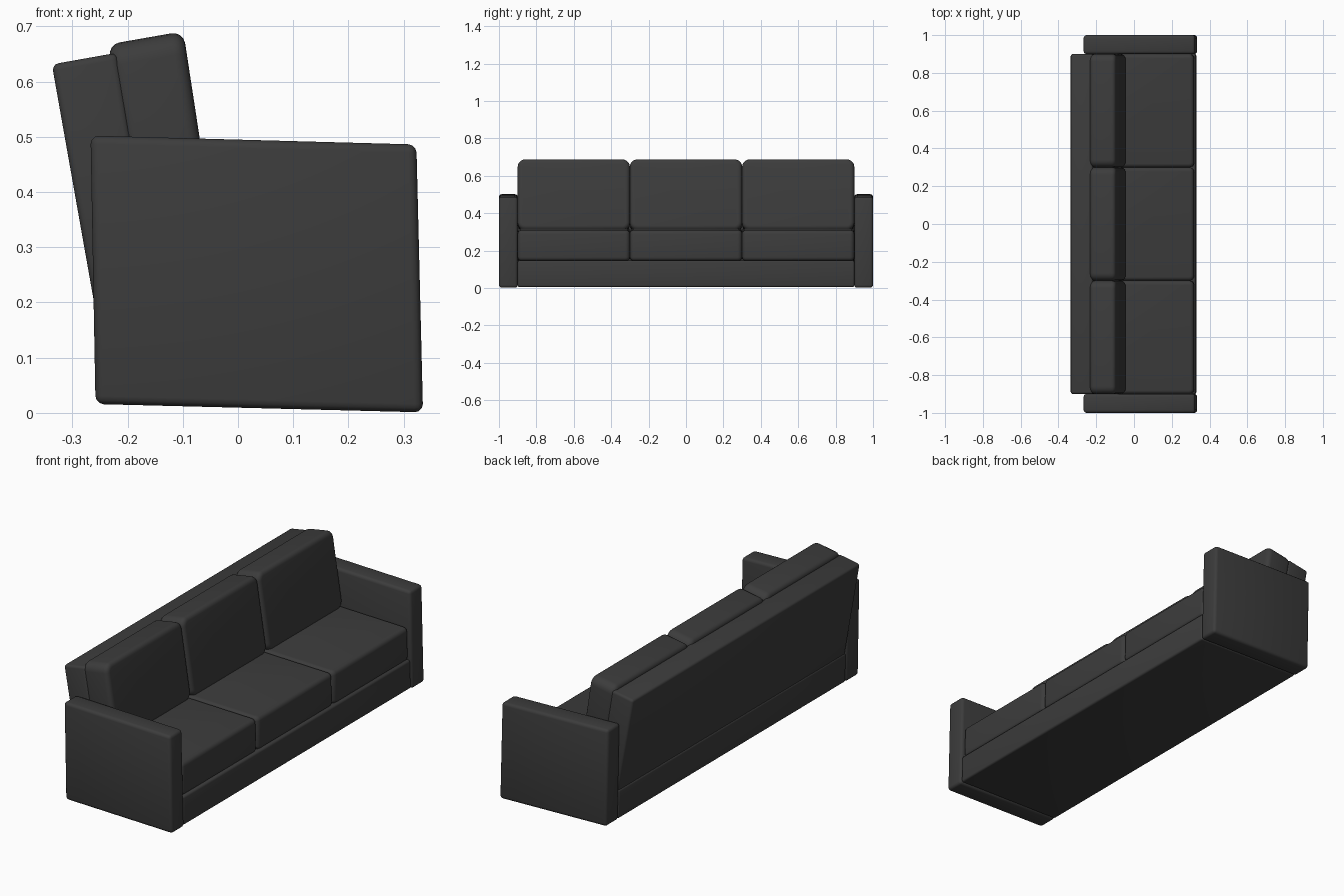
import bpy, bmesh, math
from mathutils import Vector

if "Cube" in bpy.data.objects:
    bpy.data.objects.remove(bpy.data.objects["Cube"])

mat = bpy.data.materials.new("dark_fabric")
mat.diffuse_color = (0.045, 0.045, 0.045, 1)
mat.use_nodes = True
mat.node_tree.nodes["Principled BSDF"].inputs["Base Color"].default_value = mat.diffuse_color


def slab(name, profile, y0, y1, radius, segments=3, soft_dir=None, soft=0.0):
    """Extrude an x-z outline along y, optionally round the edges running
    along soft_dir first, then round every remaining sharp edge."""
    bm = bmesh.new()
    face = bm.faces.new([bm.verts.new((x, y0, z)) for x, z in profile])
    ext = bmesh.ops.extrude_face_region(bm, geom=[face])
    moved = [v for v in ext["geom"] if isinstance(v, bmesh.types.BMVert)]
    bmesh.ops.translate(bm, verts=moved, vec=(0, y1 - y0, 0))
    bmesh.ops.recalc_face_normals(bm, faces=bm.faces)
    if soft_dir:
        d = Vector(soft_dir).normalized()
        edges = [e for e in bm.edges
                 if abs((e.verts[1].co - e.verts[0].co).normalized().dot(d)) > 0.9]
        bmesh.ops.bevel(bm, geom=edges, offset=soft, segments=5, profile=0.5,
                        affect='EDGES')
    bm.normal_update()
    sharp = [e for e in bm.edges if e.calc_face_angle(0) > math.radians(35)]
    bmesh.ops.bevel(bm, geom=sharp, offset=radius, segments=segments,
                    profile=0.5, affect='EDGES', clamp_overlap=True)
    bmesh.ops.recalc_face_normals(bm, faces=bm.faces)
    mesh = bpy.data.meshes.new(name)
    bm.to_mesh(mesh)
    bm.free()
    mesh.materials.append(mat)
    ob = bpy.data.objects.new(name, mesh)
    bpy.context.collection.objects.link(ob)
    bpy.ops.object.select_all(action='DESELECT')
    ob.select_set(True)
    bpy.context.view_layer.objects.active = ob
    bpy.ops.object.shade_smooth_by_angle(angle=math.radians(40))
    return ob


# Armrests
arm = [(-0.258, 0.016), (0.335, 0.001), (0.323, 0.486), (-0.267, 0.502)]
slab("left_armrest", arm, -1.0, -0.9, 0.015)
slab("right_armrest", arm, 0.9, 1.0, 0.015)

# Base under the cushions
base = [(-0.256, 0.018), (0.33, 0.005), (0.327, 0.147), (-0.258, 0.162)]
slab("base", base, -0.9, 0.9, 0.01)

# Reclined back panel
back = [(-0.25, 0.14), (-0.14, 0.16), (-0.219, 0.652), (-0.337, 0.631)]
slab("back_panel", back, -0.9, 0.9, 0.012)

# Three seat cushions and three back cushions
seat = [(-0.2, 0.158), (0.321, 0.145), (0.317, 0.309), (-0.2, 0.322)]
cushion = [(-0.168, 0.295), (-0.041, 0.312), (-0.099, 0.691), (-0.236, 0.667)]
for i in range(3):
    y0 = -0.9 + 0.6 * i
    slab(f"seat_cushion_{i + 1}", seat, y0, y0 + 0.6, 0.02, 4, (0, 0, 1), 0.025)
    slab(f"back_cushion_{i + 1}", cushion, y0, y0 + 0.6, 0.022, 4, (1, 0, 0.15), 0.04)
